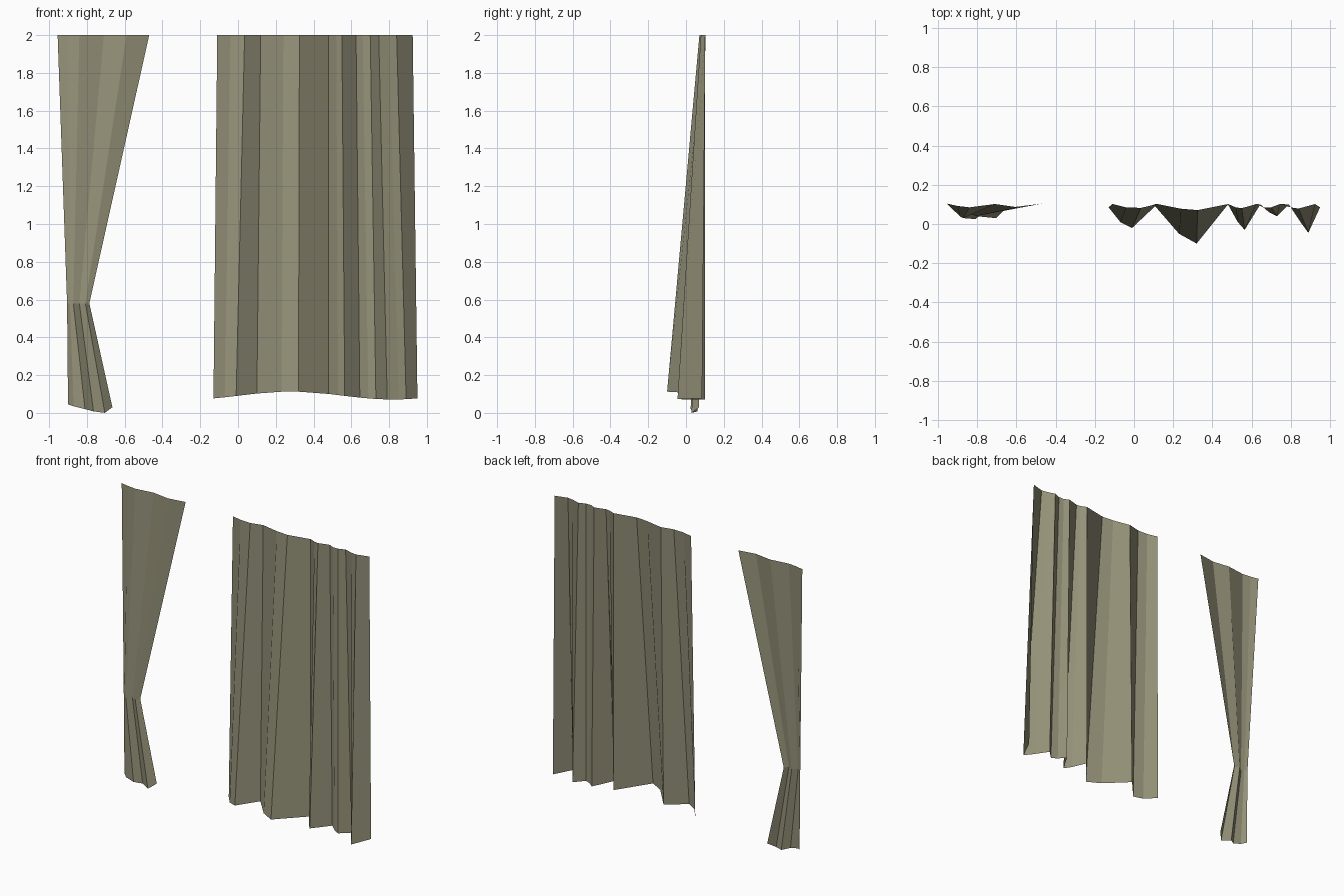
import bpy
import bmesh
import math

default_cube = bpy.data.objects.get("Cube")
if default_cube:
    bpy.data.objects.remove(default_cube, do_unlink=True)

# Olive cloth
cloth = bpy.data.materials.new("olive cloth")
cloth.use_nodes = True
cloth.diffuse_color = (0.30, 0.285, 0.19, 1)
cloth.node_tree.nodes["Principled BSDF"].inputs["Base Color"].default_value = cloth.diffuse_color


def pleated_sheet(name, rows):
    """Join equally long rows of points, lowest first, into one open sheet facing -y."""
    bm = bmesh.new()
    grid = [[bm.verts.new(point) for point in row] for row in rows]
    for low, high in zip(grid, grid[1:]):
        for i in range(len(low) - 1):
            bm.faces.new((low[i], low[i + 1], high[i + 1], high[i]))
    mesh = bpy.data.meshes.new(name)
    bm.to_mesh(mesh)
    bm.free()
    mesh.materials.append(cloth)
    sheet = bpy.data.objects.new(name, mesh)
    bpy.context.collection.objects.link(sheet)
    return sheet


def level_row(xs, ys, z):
    return [(x, y, z) for x, y in zip(xs, ys)]


def wavy_hem(x):
    return 0.092 + 0.021 * math.cos(math.pi * (x - 0.28) / 0.54)


# Hanging curtain: deep folds at the hem, nearly flat at the rail
hem_x = (-.13, -.07, -.01, .1, .23, .32, .48, .53, .565, .645, .69, .73, .79, .85, .89, .95)
hem_y = (.085, .01, -.02, .1, -.05, -.1, .1, .01, -.03, .1, .06, .04, .1, .01, -.045, .085)
rail_x = (-.11, -.04, .035, .12, .24, .325, .48, .52, .55, .625, .66, .7, .745, .8, .84, .925)
rail_y = [0.102 if y > 0.08 else 0.085 + 0.14 * min(y, 0) for y in hem_y]
hem = [(x, y, wavy_hem(x)) for x, y in zip(hem_x, hem_y)]
pleated_sheet("hanging_curtain", [hem, level_row(rail_x, rail_y, 2)])

# Tied curtain: gathered at the tie, flaring above and below it
tail_x = (-.9, -.87, -.81, -.765, -.705, -.665)
tail_y = (.055, .03, .025, .06, .03, .07)
tail_z = (.045, .035, .02, .008, 0, .03)
tie = level_row((-.905, -.89, -.872, -.84, -.808, -.787),
                (.055, .04, .03, .055, .04, .065), 0.58)
top = level_row((-.955, -.9, -.84, -.71, -.59, -.47),
                (.104, .092, .085, .102, .085, .104), 2)
pleated_sheet("tied_curtain", [list(zip(tail_x, tail_y, tail_z)), tie, top])
